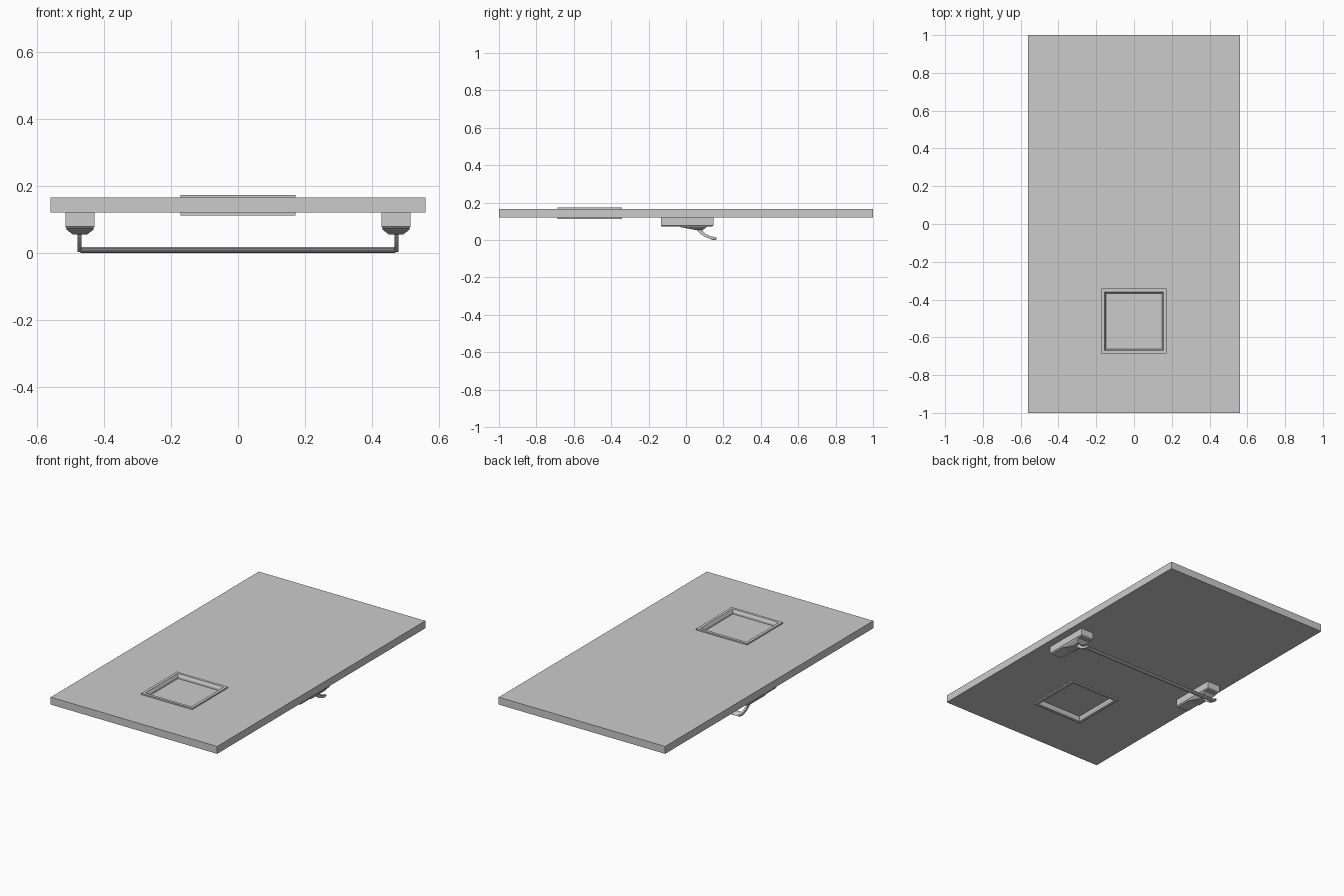
import bpy, bmesh
from math import sin, cos, pi, radians

if "Cube" in bpy.data.objects:
    bpy.data.objects.remove(bpy.data.objects["Cube"])

WY = -0.514  # window centre


def make(name, verts, faces):
    me = bpy.data.meshes.new(name)
    me.from_pydata(verts, [], faces)
    bm = bmesh.new()
    bm.from_mesh(me)
    bmesh.ops.recalc_face_normals(bm, faces=bm.faces)
    bm.to_mesh(me)
    bm.free()
    ob = bpy.data.objects.new(name, me)
    bpy.context.collection.objects.link(ob)
    return ob


def loft(name, rings, capped=True, closed=False):
    n, m = len(rings[0]), len(rings)
    verts = [v for r in rings for v in r]
    faces = []
    for i in range(m if closed else m - 1):
        a, b = i * n, (i + 1) % m * n
        faces += [(a + j, a + (j + 1) % n, b + (j + 1) % n, b + j) for j in range(n)]
    if capped:
        faces += [tuple(range(n)), tuple(range((m - 1) * n, m * n))]
    return make(name, verts, faces)


def rect(x0, x1, y0, y1, z):
    return [(x0, y0, z), (x1, y0, z), (x1, y1, z), (x0, y1, z)]


def square(h, z):
    return rect(-h, h, WY - h, WY + h, z)


# Door slab with a square window opening
slab_out = lambda z: rect(-0.56, 0.56, -1, 1, z)
loft("door_slab", [slab_out(0.12), slab_out(0.165), square(0.16, 0.165), square(0.16, 0.12)],
     capped=False, closed=True)

# Window trim on both faces, with a sloped inner lip, and the pane
profile = [(0.172, 0.112), (0.172, 0.173), (0.155, 0.173), (0.147, 0.158),
           (0.147, 0.127), (0.155, 0.112)]
loft("window_trim", [square(h, z) for h, z in profile], capped=False, closed=True)
loft("window_pane", [square(0.148, 0.139), square(0.148, 0.147)])

# Push bar housings and curved arms, one on each side
for side, s in (("right", 1), ("left", -1)):
    cx = 0.472 * s
    loft(side + "_housing", [
        rect(cx - 0.043, cx + 0.043, -0.134, 0.146, 0.121),
        rect(cx - 0.043, cx + 0.043, -0.134, 0.146, 0.078),
        rect(cx - 0.037, cx + 0.037, -0.128, 0.140, 0.072)])
    loft(side + "_pivot_boss", [
        rect(cx - 0.042, cx + 0.042, -0.035, 0.115, 0.073),
        rect(cx - 0.040, cx + 0.040, -0.030, 0.110, 0.069),
        rect(cx - 0.022, cx + 0.022, 0.045, 0.090, 0.055)])
    # Centre line (y, z) and half thickness of the arm
    path = [(0.060, 0.072, 0.014), (0.074, 0.054, 0.012), (0.087, 0.038, 0.009),
            (0.105, 0.024, 0.008), (0.128, 0.014, 0.007), (0.150, 0.010, 0.007),
            (0.163, 0.011, 0.004)]
    rings = []
    for i, (y, z, t) in enumerate(path):
        a, b = path[max(i - 1, 0)], path[min(i + 1, len(path) - 1)]
        dy, dz = b[0] - a[0], b[1] - a[1]
        L = (dy * dy + dz * dz) ** 0.5
        ny, nz = -dz / L * t, dy / L * t
        x0, x1 = 0.474 * s - 0.006, 0.474 * s + 0.006
        rings.append([(x0, y - ny, z - nz), (x1, y - ny, z - nz),
                      (x1, y + ny, z + nz), (x0, y + ny, z + nz)])
    loft(side + "_arm", rings)

# Flattened push bar across the door
tilt = radians(-12)
section = []
for k in range(12):
    u, v = 0.020 * cos(2 * pi * k / 12), 0.0075 * sin(2 * pi * k / 12)
    section.append((0.144 + u * cos(tilt) - v * sin(tilt), 0.0085 + u * sin(tilt) + v * cos(tilt)))
bar = loft("push_bar", [[(x, y, z) for y, z in section] for x in (-0.47, 0.47)])
bpy.context.view_layer.objects.active = bar
bar.select_set(True)
bpy.ops.object.shade_smooth_by_angle(angle=radians(50))
